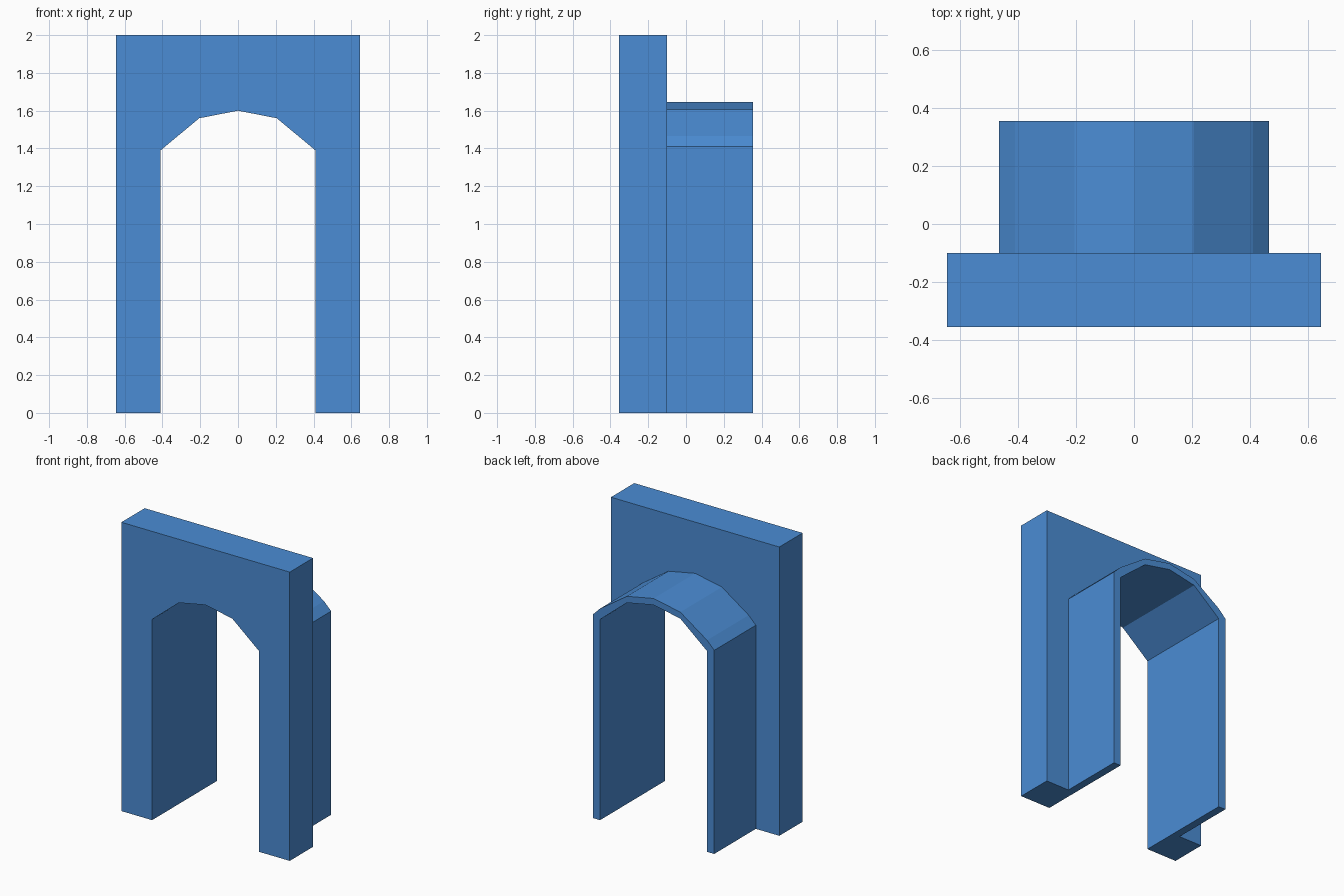
import bpy
import bmesh

if "Cube" in bpy.data.objects:
    bpy.data.objects.remove(bpy.data.objects["Cube"], do_unlink=True)

# Single blue finish
blue = bpy.data.materials.new("blue")
blue.use_nodes = True
colour = (0.07, 0.265, 0.66, 1)
blue.diffuse_color = colour
blue.node_tree.nodes["Principled BSDF"].inputs["Base Color"].default_value = colour


def mirrored(half):
    """Complete a right-hand profile, listed from the floor to the crown."""
    return half + [(-x, z) for x, z in reversed(half) if x > 0]


def extrude_profile(name, outline, front, back):
    """Extrude an x-z outline from the front depth to the back depth."""
    bm = bmesh.new()
    face = bm.faces.new([bm.verts.new((x, front, z)) for x, z in outline])
    result = bmesh.ops.extrude_face_region(bm, geom=[face])
    moved = [v for v in result["geom"] if isinstance(v, bmesh.types.BMVert)]
    bmesh.ops.translate(bm, verts=moved, vec=(0, back - front, 0))
    bmesh.ops.recalc_face_normals(bm, faces=bm.faces)
    mesh = bpy.data.meshes.new(name)
    bm.to_mesh(mesh)
    bm.free()
    mesh.materials.append(blue)
    obj = bpy.data.objects.new(name, mesh)
    bpy.context.collection.objects.link(obj)
    return obj


# Shared faceted opening, the wall outline and the vault outline
opening = mirrored([(0.41, 0), (0.41, 1.39), (0.205, 1.56), (0, 1.6)])
wall = mirrored([(0.645, 0), (0.645, 2)])
vault = mirrored([(0.465, 0), (0.465, 1.41), (0.41, 1.465), (0.205, 1.605), (0, 1.645)])

# Front wall with the doorway, and the passage behind it
extrude_profile("front_wall", wall + opening[::-1], -0.355, -0.1)
extrude_profile("vaulted_passage", vault + opening[::-1], -0.1, 0.355)
